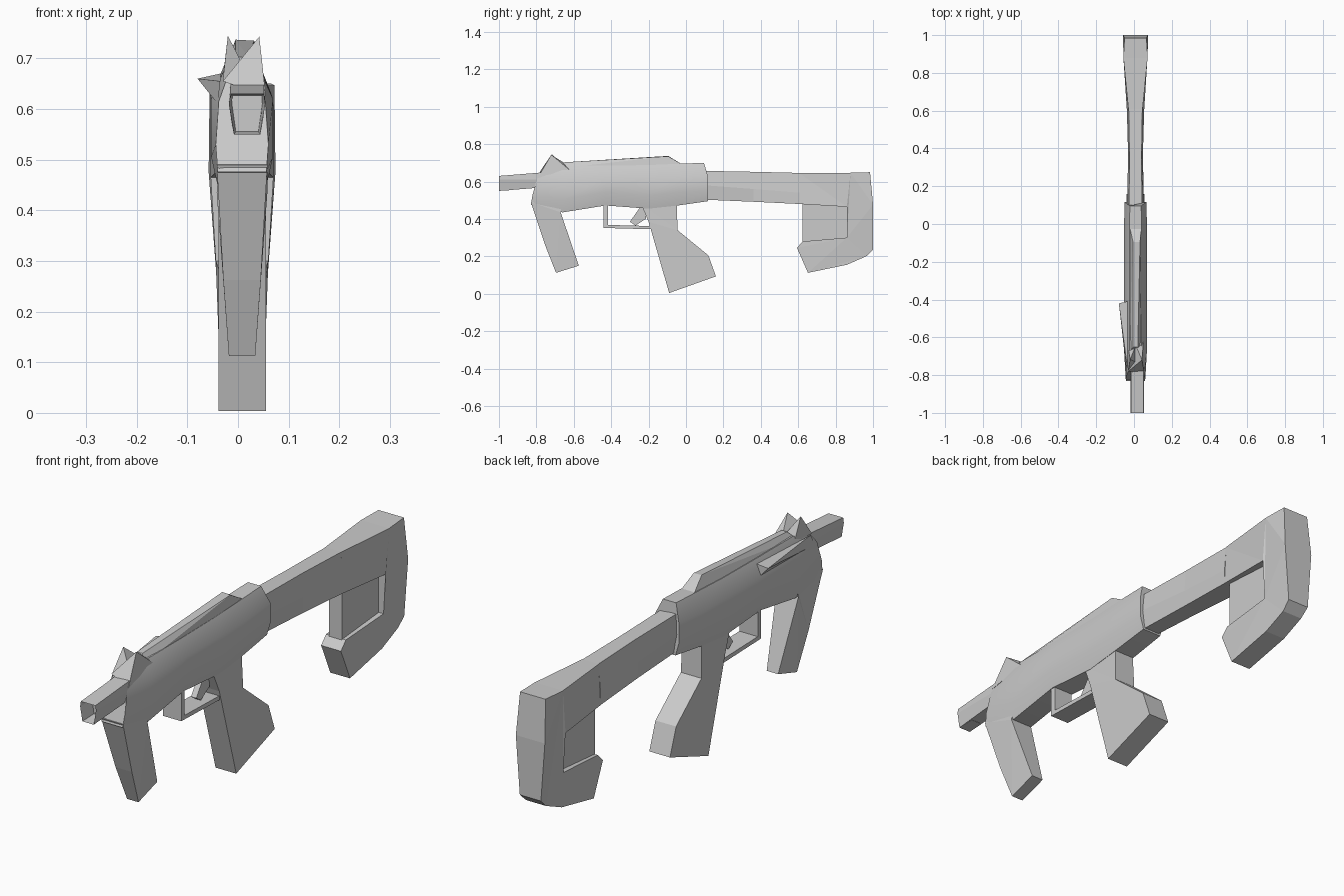
import bpy, bmesh, math

if "Cube" in bpy.data.objects:
    bpy.data.objects.remove(bpy.data.objects["Cube"])

CX = 0.008  # centre plane of the gun; the side handle sticks out to -x

grey = bpy.data.materials.new("light grey")
grey.diffuse_color = (0.6, 0.6, 0.6, 1)
grey.use_nodes = True
grey.node_tree.nodes["Principled BSDF"].inputs["Base Color"].default_value = grey.diffuse_color


def finish(name, bm, smooth=0):
    bmesh.ops.recalc_face_normals(bm, faces=bm.faces)
    mesh = bpy.data.meshes.new(name)
    bm.to_mesh(mesh)
    bm.free()
    mesh.materials.append(grey)
    ob = bpy.data.objects.new(name, mesh)
    bpy.context.collection.objects.link(ob)
    if smooth:
        bpy.ops.object.select_all(action='DESELECT')
        ob.select_set(True)
        bpy.context.view_layer.objects.active = ob
        bpy.ops.object.shade_smooth_by_angle(angle=math.radians(smooth))
    return ob


def prism(name, pts, cx=CX):
    """Side profile of (y, z, half width) points, mirrored to both sides."""
    bm = bmesh.new()
    left = [bm.verts.new((cx - w, y, z)) for y, z, w in pts]
    right = [bm.verts.new((cx + w, y, z)) for y, z, w in pts]
    n = len(pts)
    caps = [bm.faces.new(left), bm.faces.new(right[::-1])]
    for i in range(n):
        j = (i + 1) % n
        bm.faces.new((left[i], right[i], right[j], left[j]))
    bmesh.ops.recalc_face_normals(bm, faces=bm.faces)
    bmesh.ops.triangulate(bm, faces=caps, ngon_method='EAR_CLIP')
    return finish(name, bm)


def loft(name, rings, smooth=0, cx=CX, recess=0):
    """Rings of (half width, y, z) levels from bottom to top, mirrored."""
    bm = bmesh.new()
    loops = []
    for ring in rings:
        pts = [(cx + w, y, z) for w, y, z in ring]
        pts += [(cx - w, y, z) for w, y, z in reversed(ring)]
        loops.append([bm.verts.new(p) for p in pts])
    n = len(loops[0])
    for a, b in zip(loops, loops[1:]):
        for i in range(n):
            j = (i + 1) % n
            bm.faces.new((a[i], a[j], b[j], b[i]))
    front = bm.faces.new(loops[0])
    bm.faces.new(loops[-1][::-1])
    if recess:
        bmesh.ops.recalc_face_normals(bm, faces=bm.faces)
        bmesh.ops.inset_region(bm, faces=[front], thickness=0.006)
        bmesh.ops.translate(bm, verts=front.verts, vec=(0, recess, 0))
    return finish(name, bm, smooth)


def hull(name, pts):
    """Small faceted solid around a few points."""
    bm = bmesh.new()
    for p in pts:
        bm.verts.new(p)
    bmesh.ops.convex_hull(bm, input=bm.verts)
    return finish(name, bm)


# receiver: rounded eight-sided shell with a raked front
rings = [[(.048, -.83, .476), (.052, -.82, .53), (.046, -.797, .615), (.030, -.765, .66)]]
for y, zb, zt in ((-.66, .435, .685), (-.43, .472, .685), (-.2, .455, .688), (-.043, .472, .695)):
    rings.append([(.045, y, zb), (.061, y, zb + .07), (.061, y, .62), (.032, y, zt)])
rings.append([(.042, .117, .495), (.058, .117, .55), (.058, .117, .63), (.030, .096, .70)])
loft("receiver", rings, smooth=50)

# fore grip leaning forward under the nose
prism("fore_grip", [(-.83, .49, .05), (-.754, .262, .037), (-.695, .112, .026),
                    (-.573, .15, .026), (-.67, .435, .05), (-.66, .50, .045)])

# barrel with hollow muzzle
loft("barrel", [[(.026, -1, .55), (.036, -1, .61), (.033, -1, .63)],
                [(.03, -.75, .57), (.036, -.75, .61), (.033, -.75, .65)]],
     cx=.018, recess=.07)

# twin front sight spikes on a sloped ramp
hull("front_sight_right", [(.055, -.79, .625), (-.03, -.78, .655), (.042, -.72, .743),
                           (.05, -.62, .66), (.0, -.62, .68)])
hull("front_sight_left", [(-.02, -.717, .745), (-.03, -.775, .655), (.008, -.73, .69),
                          (-.03, -.66, .66), (.01, -.64, .68)])

# top ridge rising to the rear sight
hull("top_ridge", [(-.024, -.68, .67), (.04, -.68, .67), (-.005, -.65, .703), (.02, -.65, .703),
                   (-.005, -.095, .737), (.032, -.095, .735),
                   (-.024, -.01, .685), (.04, -.01, .685)])

# pointed handle on the left side
hull("side_handle", [(-.08, -.42, .66), (-.035, -.41, .67), (-.05, -.415, .625),
                     (-.035, -.76, .655), (-.04, -.78, .61)])

# trigger guard and trigger
guard = [(-.44, .48), (-.44, .352), (-.19, .345), (-.19, .362), (-.418, .368), (-.418, .48)]
prism("trigger_guard", [(y, z, .042) for y, z in guard])
prism("trigger", [(-.30, .385, .012), (-.27, .365, .012), (-.215, .40, .012),
                  (-.21, .47, .012), (-.24, .47, .012)])

# pistol grip
grip = [(-.24, .48), (-.2, .385), (-.09, .004), (.16, .093), (.12, .205), (-.045, .34), (-.05, .49)]
prism("pistol_grip", [(y, z, .047 if z < .4 else .043) for y, z in grip])

# stock neck with a faceted section
loft("stock_neck", [[(.034, .1, .503), (.045, .1, .58), (.034, .1, .657)],
                    [(.038, .36, .492), (.039, .36, .56), (.032, .36, .652)],
                    [(.046, .61, .48), (.046, .61, .54), (.036, .61, .646)]])

# hooked butt
prism("stock_butt", [(.605, .646, .037), (.88, .647, .064), (.984, .65, .058), (1, .476, .066),
                     (1, .235, .048), (.963, .20, .045), (.86, .155, .045), (.652, .112, .045),
                     (.593, .246, .045), (.625, .28, .045), (.86, .30, .052),
                     (.86, .465, .062), (.605, .48, .046)])

# thin recessed panel filling the hook
panel = [(.622, .26), (.87, .27), (.87, .49), (.622, .49)]
prism("stock_panel", [(y, z, .03) for y, z in panel])
